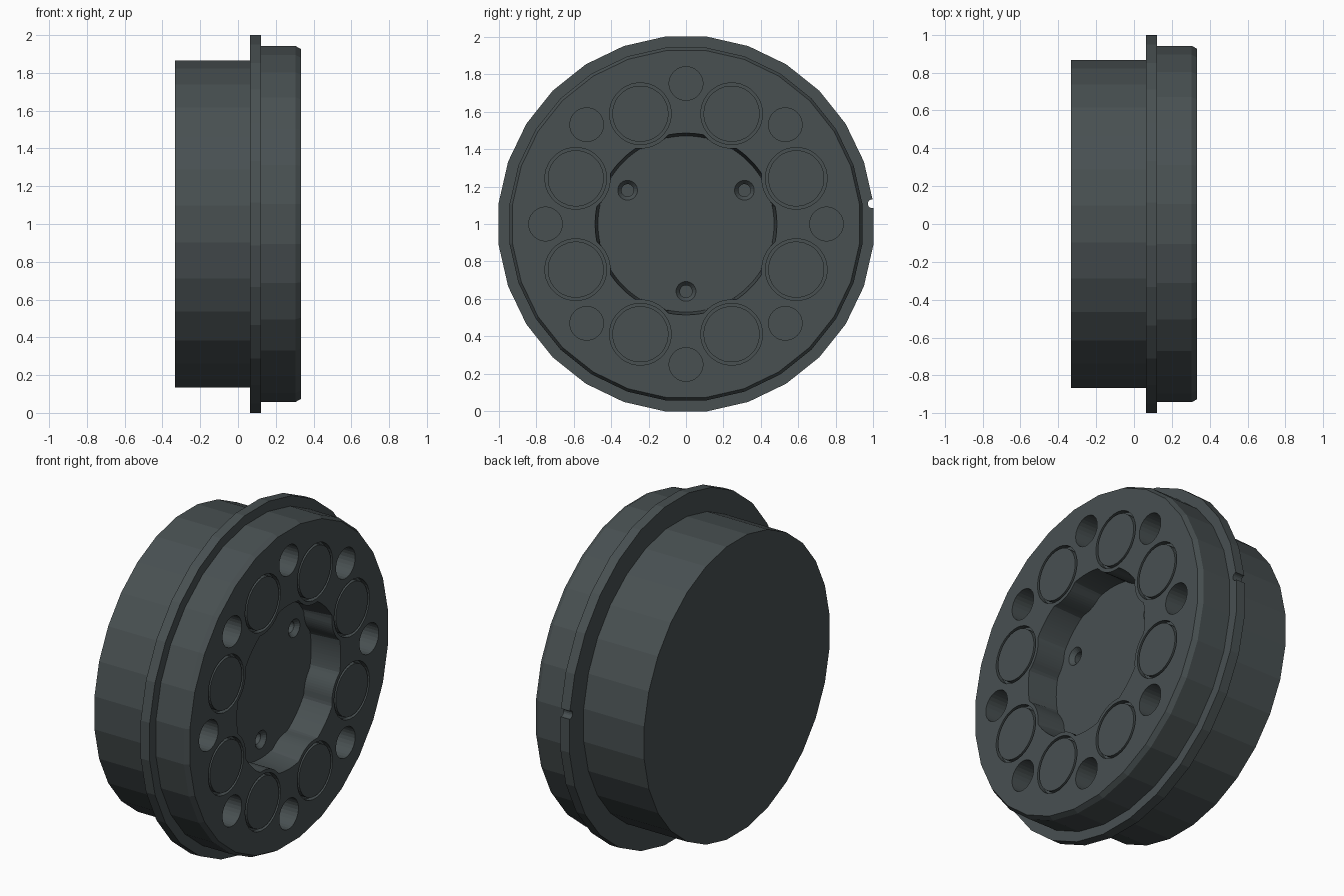
import bpy, bmesh
from math import sin, cos, pi, sqrt, radians

if "Cube" in bpy.data.objects:
    bpy.data.objects.remove(bpy.data.objects["Cube"])

FACE, FLOOR = 0.333, 0.15      # front face and pocket floor along x
DISC_R = 0.637                 # pitch radius of the large discs


def skin(bm, rings, cyclic=False):
    """Bridge rings of points; cap both ends unless the profile is closed."""
    vs = [[bm.verts.new(p) for p in ring] for ring in rings]
    n = len(vs[0])
    pairs = list(zip(vs, vs[1:])) + ([(vs[-1], vs[0])] if cyclic else [])
    for a, b in pairs:
        for i in range(n):
            j = (i + 1) % n
            bm.faces.new((a[i], a[j], b[j], b[i]))
    if not cyclic:
        bm.faces.new(vs[0])
        bm.faces.new(vs[-1])


def lathe(bm, profile, sides, centre=(0, 1), cyclic=False):
    """Turn (x, radius) points about an axis parallel to x."""
    cy, cz = centre
    angles = [2 * pi * (i + 0.5) / sides for i in range(sides)]
    skin(bm, [[(x, cy + r * cos(a), cz + r * sin(a)) for a in angles]
              for x, r in profile], cyclic)


def polar(r, deg):
    return r * cos(radians(deg)), 1 + r * sin(radians(deg))


def finish(bm, name):
    bmesh.ops.recalc_face_normals(bm, faces=bm.faces)
    mesh = bpy.data.meshes.new(name)
    bm.to_mesh(mesh)
    bm.free()
    ob = bpy.data.objects.new(name, mesh)
    bpy.context.collection.objects.link(ob)
    return ob


def cut(target, cutter):
    mod = target.modifiers.new("cut", 'BOOLEAN')
    mod.operation, mod.solver, mod.object = 'DIFFERENCE', 'EXACT', cutter
    bpy.context.view_layer.objects.active = target
    bpy.ops.object.modifier_apply(modifier=mod.name)
    bpy.data.objects.remove(cutter)


# Turned body: rear barrel, thin flange, chamfered front
bm = bmesh.new()
lathe(bm, [(-0.333, 0.872), (0.063, 0.872), (0.063, 1.0063), (0.122, 1.0063),
           (0.122, 0.948), (0.305, 0.948), (FACE, 0.932)], 28)
body = finish(bm, "hub_body")
mat = bpy.data.materials.new("dark_grey")
mat.diffuse_color = (0.065, 0.08, 0.083, 1)
mat.use_nodes = True
mat.node_tree.nodes["Principled BSDF"].inputs["Base Color"].default_value = mat.diffuse_color
body.data.materials.append(mat)


# Central pocket: tapered arcs between straight bosses around the discs
def pocket_radius(a, arc):
    d = a % (pi / 4) - pi / 8
    k = 0.186 ** 2 - (DISC_R * sin(d)) ** 2
    return min(arc, DISC_R * cos(d) - sqrt(k)) if k > 0 else arc


bm = bmesh.new()
rings = []
for x, arc in ((FLOOR, 0.47), (FACE, 0.485), (FACE + 0.02, 0.485)):
    ring = []
    for i in range(192):
        a = 2 * pi * i / 192
        r = pocket_radius(a, arc)
        ring.append((x, r * cos(a), 1 + r * sin(a)))
    rings.append(ring)
skin(bm, rings)

# Disc grooves and small round holes
for k in range(8):
    lathe(bm, [(FACE - 0.03, 0.150), (FACE - 0.03, 0.165),
               (FACE + 0.02, 0.165), (FACE + 0.02, 0.150)], 32,
          polar(DISC_R, 22.5 + 45 * k), cyclic=True)
    lathe(bm, [(FLOOR, 0.09), (FACE + 0.02, 0.09)], 28, polar(0.75, 45 * k))

# Locating notch in the flange rim
lathe(bm, [(0.04, 0.024), (0.14, 0.024)], 16, polar(1.0, 6.2))
cut(body, finish(bm, "pocket_cutter"))

# Countersunk screw holes in the pocket floor
bm = bmesh.new()
for deg in (30, 150, 270):
    lathe(bm, [(FLOOR - 0.1, 0.033), (FLOOR - 0.025, 0.033),
               (FLOOR, 0.053), (FLOOR + 0.02, 0.053)], 20, polar(0.36, deg))
cut(body, finish(bm, "screw_cutter"))
